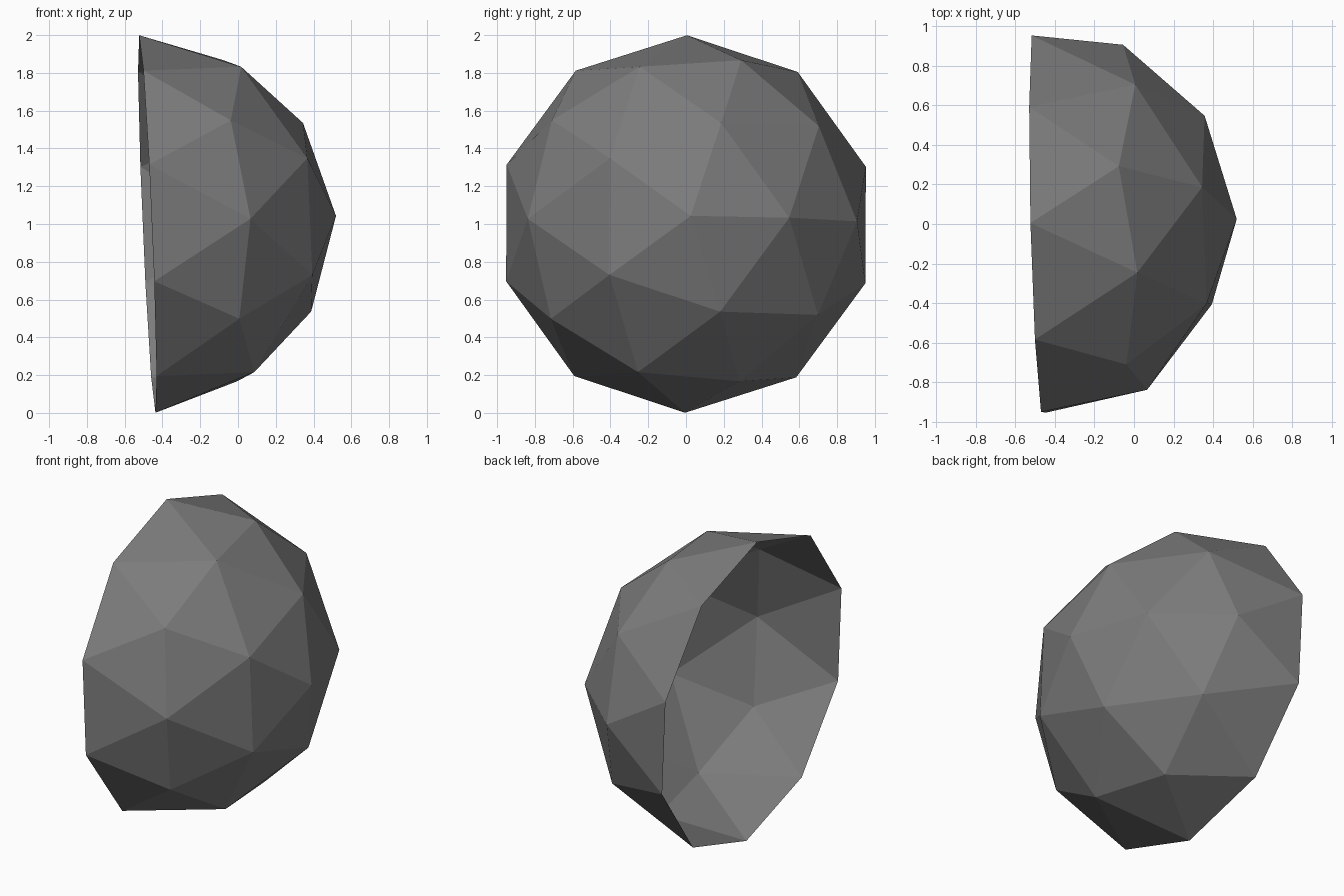
import bpy
import bmesh
from mathutils import Matrix, Vector

cube = bpy.data.objects.get("Cube")
if cube:
    bpy.data.objects.remove(cube, do_unlink=True)

# Dark grey material
grey = bpy.data.materials.new("dark grey")
grey.use_nodes = True
colour = (0.2, 0.2, 0.2, 1.0)
grey.diffuse_color = colour
grey.node_tree.nodes["Principled BSDF"].inputs["Base Color"].default_value = colour

# Open half of a unit icosphere, cut along its ten-sided equator
bm = bmesh.new()
bmesh.ops.create_icosphere(bm, subdivisions=2, radius=1.0)
lower = [v for v in bm.verts if v.co.z < -0.05]
bmesh.ops.delete(bm, geom=lower, context='VERTS')

# Turn the dome towards +x with a slight upward tilt
pole = Vector((1.0, 0.025, 0.043)).normalized()
side = Vector((0.0, 1.0, -0.005))
side = (side - side.dot(pole) * pole).normalized()
turn = Matrix((side, pole.cross(side), pole)).transposed()
bm.transform(Matrix.Translation((-0.48, 0.0, 1.0)) @ turn.to_4x4())

mesh = bpy.data.meshes.new("half_dome_shell")
bm.to_mesh(mesh)
bm.free()
mesh.materials.append(grey)
shell = bpy.data.objects.new("half_dome_shell", mesh)
bpy.context.collection.objects.link(shell)
